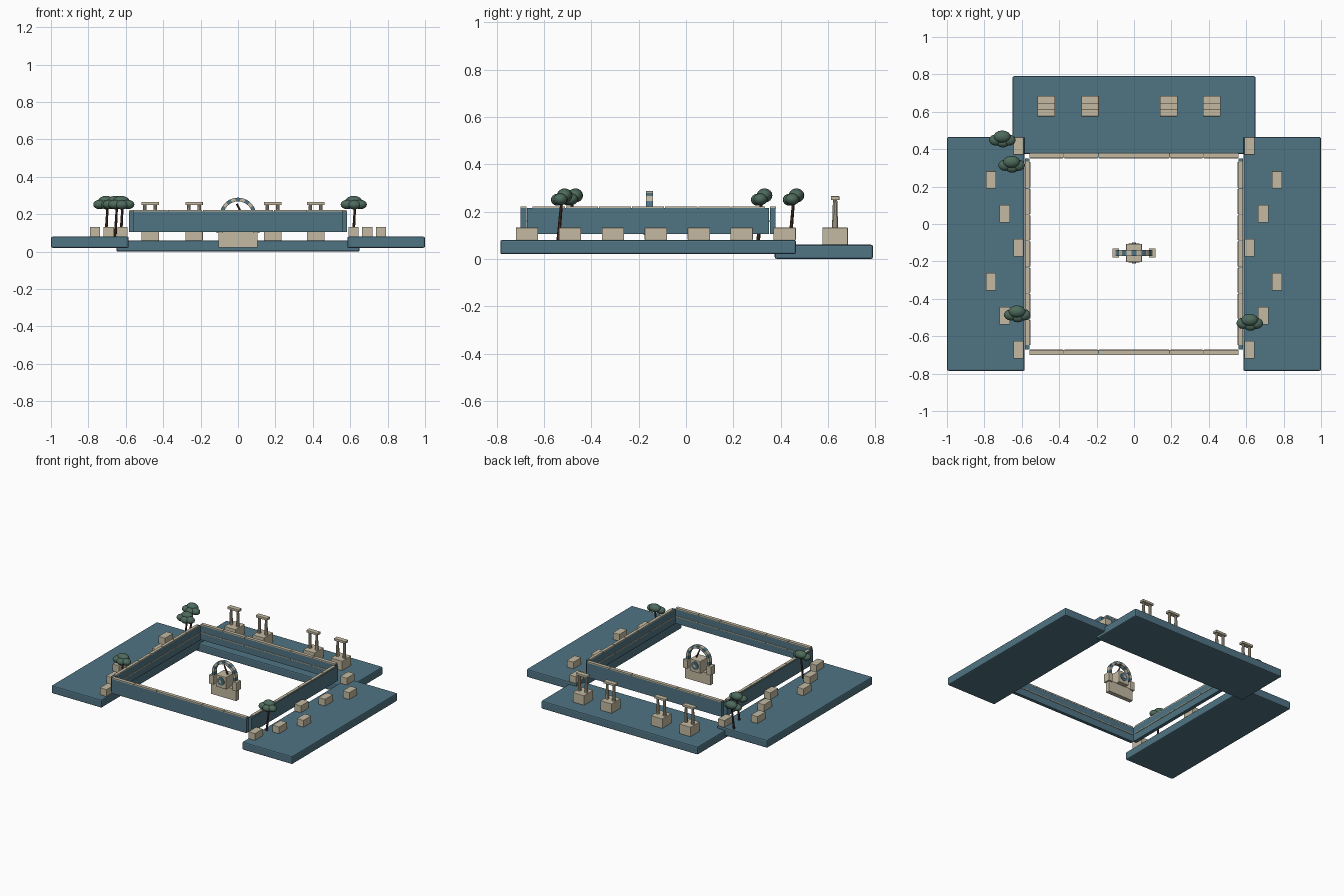
import bpy, bmesh, math
from mathutils import Vector

if "Cube" in bpy.data.objects:
    bpy.data.objects.remove(bpy.data.objects["Cube"])


def material(name, rgb):
    m = bpy.data.materials.new(name)
    m.diffuse_color = (*rgb, 1)
    m.use_nodes = True
    m.node_tree.nodes["Principled BSDF"].inputs["Base Color"].default_value = m.diffuse_color
    return m


BLUE = material("slate blue", (0.08, 0.175, 0.23))
STONE = material("pale stone", (0.55, 0.49, 0.36))
GREEN = material("pine green", (0.075, 0.145, 0.108))
BROWN = material("dark bark", (0.075, 0.032, 0.022))


def finish(name, bm, mat, smooth=False):
    me = bpy.data.meshes.new(name)
    bm.to_mesh(me)
    bm.free()
    me.materials.append(mat)
    for p in me.polygons:
        p.use_smooth = smooth
    ob = bpy.data.objects.new(name, me)
    bpy.context.collection.objects.link(ob)
    return ob


def box(name, x, y, z, mat, bevel=0.0):
    """Box from (min, max) pairs."""
    bm = bmesh.new()
    bmesh.ops.create_cube(bm, size=1)
    for v in bm.verts:
        v.co = [r[0] if c < 0 else r[1] for c, r in zip(v.co, (x, y, z))]
    ob = finish(name, bm, mat)
    if bevel:
        mod = ob.modifiers.new("edge", "BEVEL")
        mod.width, mod.segments = bevel, 2
    return ob


def around(c, size):
    return (c - size / 2, c + size / 2)


def rod(name, a, b, r1, r2, mat, sides=10):
    """Tapered cylinder between two points."""
    a, b = Vector(a), Vector(b)
    bm = bmesh.new()
    bmesh.ops.create_cone(bm, cap_ends=True, segments=sides, radius1=r1,
                          radius2=r2, depth=(b - a).length)
    ob = finish(name, bm, mat)
    ob.location = (a + b) / 2
    ob.rotation_mode = "QUATERNION"
    ob.rotation_quaternion = (b - a).to_track_quat("Z", "Y")
    return ob


# Terrace slabs
box("back_terrace", (-0.65, 0.65), (0.375, 0.79), (0, 0.06), BLUE, 0.008)
for s in (-1, 1):
    box("side_terrace", around(s * 0.792, 0.415), (-0.785, 0.465), (0.02, 0.08), BLUE, 0.008)

# Front and back walls, with jointed copings and a thin inner band
joints = [-0.56, -0.375, -0.19, 0.19, 0.37, 0.56]
for yc, inward in ((-0.687, 1), (0.367, -1)):
    box("long_wall", (-0.56, 0.56), around(yc, 0.024), (0.105, 0.215), BLUE)
    for a, b in zip(joints, joints[1:]):
        box("coping", (a + 0.002, b - 0.002), around(yc, 0.026), (0.213, 0.222), STONE)
        box("inner_band", (a + 0.004, b - 0.004), around(yc + inward * 0.013, 0.006),
            (0.157, 0.163), STONE)

# Side walls
joints = [-0.65, -0.51, -0.37, -0.23, -0.09, 0.05, 0.19, 0.335]
for s in (-1, 1):
    box("side_wall", around(s * 0.571, 0.026), (-0.672, 0.35), (0.105, 0.215), BLUE)
    for a, b in zip(joints, joints[1:]):
        box("coping", around(s * 0.569, 0.022), (a + 0.002, b - 0.002), (0.213, 0.222), STONE)
        box("inner_band", around(s * 0.557, 0.006), (a + 0.004, b - 0.004),
            (0.157, 0.163), STONE)
    # Staggered stone blocks on the side terraces
    for i in range(7):
        box("stone_block", around(s * (0.617 + 0.074 * (i % 3)), 0.055),
            around(-0.672 + 0.1815 * i, 0.094), (0.08, 0.132), STONE, 0.002)

# Gateway monuments on the back terrace
for x in (-0.47, -0.235, 0.185, 0.415):
    box("monument_base", around(x, 0.094), around(0.63, 0.108), (0.06, 0.132), STONE, 0.002)
    for s in (-1, 1):
        rod("monument_column", (x + s * 0.028, 0.63, 0.13), (x + s * 0.028, 0.63, 0.252),
            0.013, 0.009, STONE)
    box("monument_beam", around(x, 0.094), around(0.63, 0.036), (0.248, 0.265), STONE, 0.002)

# Central pedestal, end piers and middle block
YC = -0.155
box("arch_pedestal", around(0, 0.21), around(YC, 0.032), (0.022, 0.108), STONE)
box("middle_block", around(0, 0.084), around(YC, 0.096), (0.105, 0.195), STONE, 0.002)
for s in (-1, 1):
    box("arch_pier", around(s * 0.097, 0.036), around(YC, 0.05), (0.1, 0.165), STONE, 0.002)
    # Round emblem on each face of the middle block
    yf = YC + s * 0.048
    rod("emblem_disc", (0, yf, 0.155), (0, yf + s * 0.004, 0.155), 0.03, 0.03, BLUE, 20)
    rod("emblem_boss", (0, yf, 0.155), (0, yf + s * 0.007, 0.155), 0.012, 0.012, STONE, 12)


# Arch of alternating voussoirs
def voussoir(a0, a1, mat):
    bm = bmesh.new()
    steps = 3
    rings = []
    for i in range(steps + 1):
        a = a0 + (a1 - a0) * i / steps
        rings.append([bm.verts.new((r * math.cos(a), YC + y, 0.19 + r * math.sin(a)))
                      for r, y in ((0.078, -0.015), (0.098, -0.015),
                                   (0.098, 0.015), (0.078, 0.015))])
    for p, q in zip(rings, rings[1:]):
        for k in range(4):
            bm.faces.new((p[k], p[(k + 1) % 4], q[(k + 1) % 4], q[k]))
    bm.faces.new(rings[0])
    bm.faces.new(rings[-1])
    bmesh.ops.recalc_face_normals(bm, faces=bm.faces)
    finish("arch_segment", bm, mat)


start, sweep, count = -0.25, math.pi + 0.5, 13
for i in range(count):
    voussoir(start + sweep * i / count, start + sweep * (i + 1) / count,
             STONE if i % 2 else BLUE)
rod("pointer", (0.025, YC, 0.19), (-0.006, YC, 0.255), 0.006, 0.005, BROWN, 8)

# Trees: leaning trunk with three flattened leaf clusters
for x, y in ((-0.705, 0.455), (-0.655, 0.32), (-0.625, -0.48), (0.618, -0.525)):
    rod("tree_trunk", (x - 0.002, y - 0.015, 0.075), (x + 0.008, y, 0.25), 0.008, 0.006, BROWN, 8)
    for dx, dy, z, rx, ry, rz in ((0.0, 0.012, 0.268, 0.046, 0.033, 0.03),
                                  (-0.034, -0.006, 0.252, 0.036, 0.03, 0.025),
                                  (0.036, -0.006, 0.252, 0.036, 0.03, 0.025),
                                  (0.004, -0.018, 0.25, 0.036, 0.028, 0.025)):
        bm = bmesh.new()
        bmesh.ops.create_uvsphere(bm, u_segments=14, v_segments=8, radius=1)
        leaf = finish("leaf_cluster", bm, GREEN, True)
        leaf.location = (x + dx, y + dy, z)
        leaf.scale = (rx, ry, rz)
